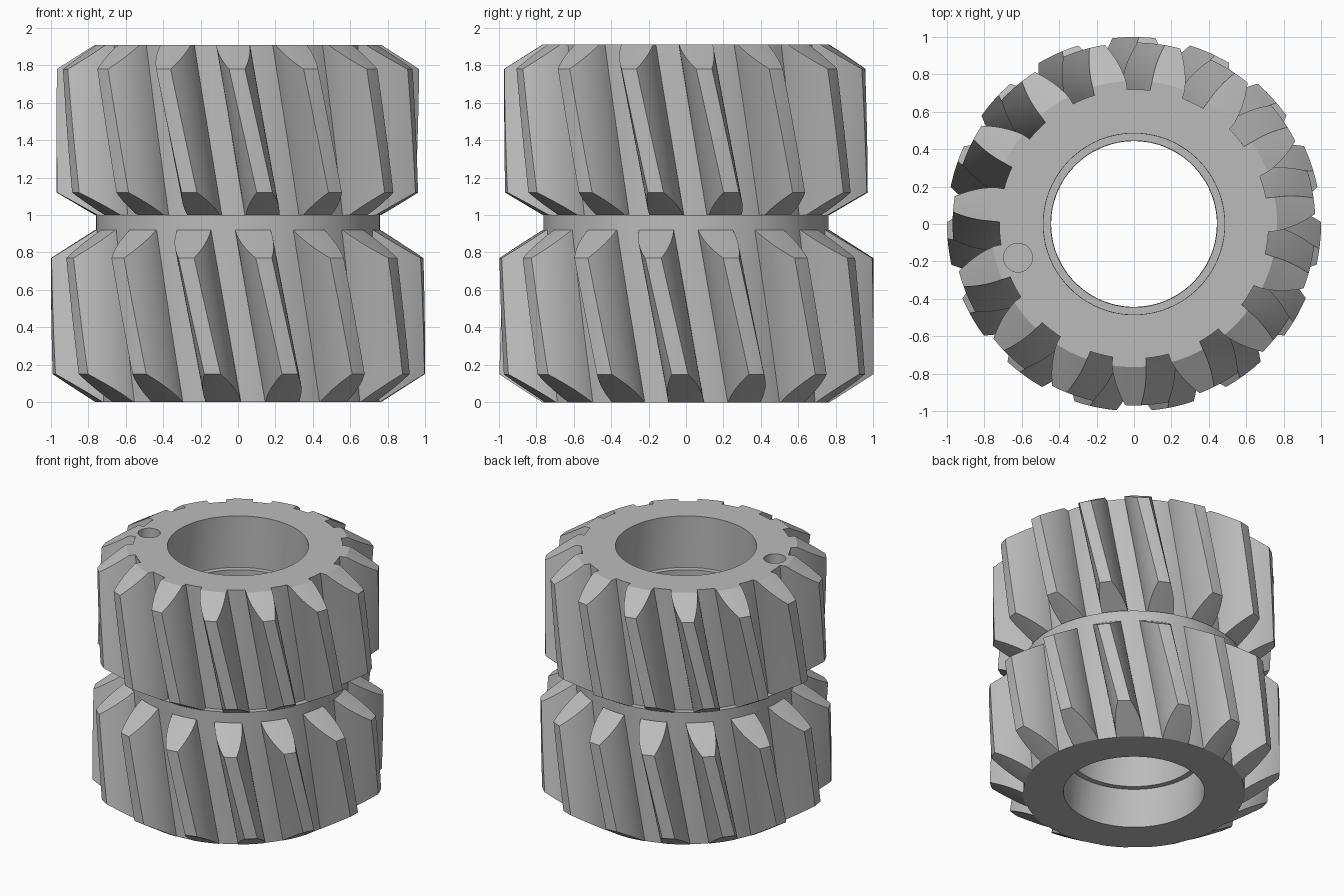
import bpy, bmesh, math
from math import radians, cos, sin

TEETH = 15
TWIST = -13.2          # degrees of helix per unit of height
STEP = 360 / TEETH
FLANK = 8              # samples along each tooth flank

cube = bpy.data.objects.get("Cube")
if cube:
    bpy.data.objects.remove(cube, do_unlink=True)

steel = bpy.data.materials.new("grey steel")
steel.use_nodes = True
GREY = (0.5, 0.5, 0.5, 1)
steel.diffuse_color = GREY
steel.node_tree.nodes["Principled BSDF"].inputs["Base Color"].default_value = GREY


def tooth_section(root, tip, limit, phase):
    """Polar outline of the gear, its teeth cut off at the limit radius."""
    pts = []
    radii = [root + (limit - root) * i / FLANK for i in range(FLANK + 1)]

    def half(r):
        return 7.1 - 4.6 * ((r - root) / (tip - root)) ** 1.6

    for k in range(TEETH):
        c = phase + k * STEP
        pts += [(c - half(r), r) for r in radii]
        pts += [(c + half(limit) * f, limit) for f in (-0.5, 0, 0.5)]
        pts += [(c + half(r), r) for r in reversed(radii)]
        gap = STEP - 2 * half(root)
        pts += [(c + half(root) + gap * f, root) for f in (0.25, 0.5, 0.75)]
    return pts


def circle(radius, angles):
    return [(a, radius) for a in angles]


def loft_ring(name, sections):
    """Closed loft through (z, polar outline) sections, last joined to first."""
    bm = bmesh.new()
    rings = [[bm.verts.new((r * cos(radians(a)), r * sin(radians(a)), z))
              for a, r in outline] for z, outline in sections]
    for low, high in zip(rings, rings[1:] + rings[:1]):
        n = len(low)
        for i in range(n):
            j = (i + 1) % n
            bm.faces.new((low[i], low[j], high[j], high[i]))
    bmesh.ops.recalc_face_normals(bm, faces=bm.faces)
    mesh = bpy.data.meshes.new(name)
    bm.to_mesh(mesh)
    bm.free()
    obj = bpy.data.objects.new(name, mesh)
    bpy.context.collection.objects.link(obj)
    mesh.materials.append(steel)
    return obj


def activate(obj):
    bpy.ops.object.select_all(action='DESELECT')
    obj.select_set(True)
    bpy.context.view_layer.objects.active = obj


def helical_gear(name, root, tip, profile, phase, bore):
    """Gear with chamfered ends; profile and bore are (z, radius) lists."""
    z_start = profile[0][0]
    levels = [profile[0]]
    for (z0, r0), (z1, r1) in zip(profile, profile[1:]):
        levels += [(z0 + (z1 - z0) * i / 6, r0 + (r1 - r0) * i / 6)
                   for i in range(1, 7)]
    sections = [(z, tooth_section(root, tip, r, phase + TWIST * (z - z_start)))
                for z, r in levels]
    top_angles = [a for a, r in sections[-1][1]]
    base_angles = [a for a, r in sections[0][1]]
    # the bore runs back down, following the twist of the outline
    span = levels[-1][0] - z_start
    for z, r in reversed(bore):
        f = (z - z_start) / span
        angles = [b + (t - b) * f for b, t in zip(base_angles, top_angles)]
        sections.append((z, circle(r, angles)))
    return loft_ring(name, sections)


# Lower and upper gears with stepped bores
lower = helical_gear(
    "lower_gear", 0.76, 1.0,
    [(0, 0.765), (0.15, 1.0), (0.77, 1.0), (0.92, 0.765)], -71.9,
    [(0, 0.485), (0.3, 0.485), (0.3, 0.445), (0.92, 0.445)])
upper = helical_gear(
    "upper_gear", 0.72, 0.97,
    [(1.0, 0.765), (1.12, 0.97), (1.78, 0.97), (1.91, 0.765)], -80.0,
    [(1.0, 0.445), (1.52, 0.445), (1.52, 0.485), (1.91, 0.485)])

# Plain collar between the gears
around = [i * 3 for i in range(120)]
collar = loft_ring("middle_collar", [
    (z, circle(r, around))
    for z, r in ((0.92, 0.76), (1.0, 0.76), (1.0, 0.445), (0.92, 0.445))])

# Blind pin hole in the top face
bpy.ops.mesh.primitive_cylinder_add(vertices=40, radius=0.077, depth=0.6,
                                    location=(-0.62, -0.18, 1.91))
cutter = bpy.context.object
cutter.name = "pin_hole_cutter"
cutter.hide_render = True
cutter.data.materials.append(steel)
cut = upper.modifiers.new("pin_hole", 'BOOLEAN')
cut.operation = 'DIFFERENCE'
cut.solver = 'EXACT'
cut.object = cutter
activate(upper)
bpy.ops.object.modifier_apply(modifier=cut.name)
bpy.data.objects.remove(cutter, do_unlink=True)

for part in (lower, upper, collar):
    activate(part)
    bpy.ops.object.shade_smooth_by_angle(angle=radians(25))
